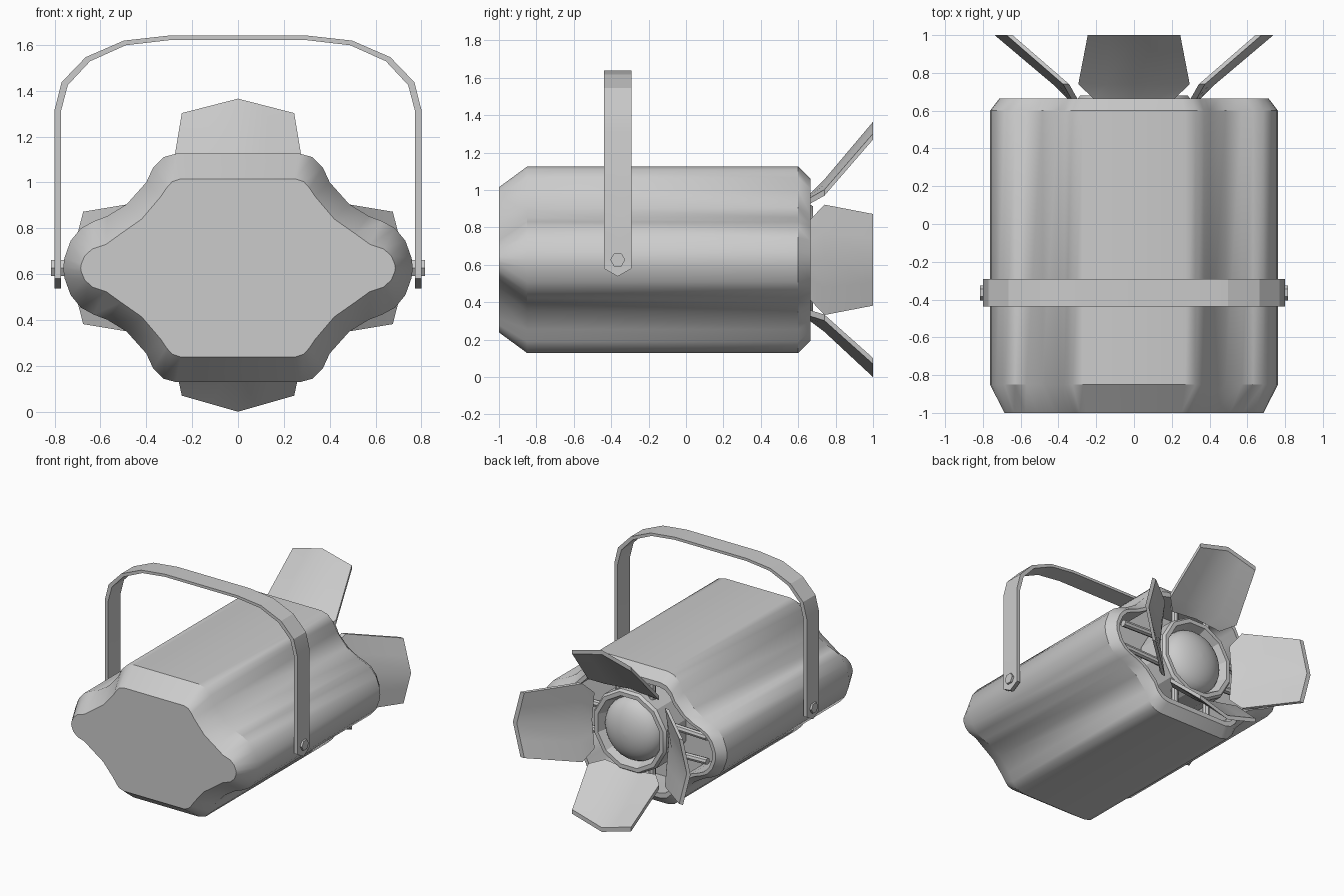
import bpy, bmesh
from math import sin, cos, pi, radians

if "Cube" in bpy.data.objects:
    bpy.data.objects.remove(bpy.data.objects["Cube"])

CZ = 0.627  # height of the lamp axis


def loft(name, rings, cap_start=True, cap_end=True, angle=35):
    """Skin a list of equal-length closed rings of points."""
    bm = bmesh.new()
    vs = [[bm.verts.new(p) for p in ring] for ring in rings]
    n = len(rings[0])
    for a, b in zip(vs, vs[1:]):
        for i in range(n):
            j = (i + 1) % n
            bm.faces.new((a[i], a[j], b[j], b[i]))
    if cap_start:
        bm.faces.new(vs[0][::-1])
    if cap_end:
        bm.faces.new(vs[-1])
    bmesh.ops.recalc_face_normals(bm, faces=bm.faces)
    me = bpy.data.meshes.new(name)
    bm.to_mesh(me)
    bm.free()
    ob = bpy.data.objects.new(name, me)
    bpy.context.collection.objects.link(ob)
    bpy.ops.object.select_all(action='DESELECT')
    bpy.context.view_layer.objects.active = ob
    ob.select_set(True)
    bpy.ops.object.shade_smooth_by_angle(angle=radians(angle))
    return ob


def full_ring(quarter, y, sx=1.0, sz=1.0):
    """Mirror a quarter outline (x, z) to a closed ring at depth y."""
    q = [(x * sx, (z - CZ) * sz) for x, z in quarter]
    right = q + [(x, -z) for x, z in q[-2::-1]]
    pts = right + [(-x, z) for x, z in right[::-1]]
    return [(x, y, z + CZ) for x, z in pts]


def circle_y(r, y, n, turn=0.0):
    return [(r * cos(2 * pi * i / n + turn), y, CZ + r * sin(2 * pi * i / n + turn)) for i in range(n)]


# Housing: tapered closed front, long body, chamfered rim, open recess
body = [(.27, 1.125), (.325, 1.11), (.37, 1.065), (.40, 1.0), (.485, .905),
        (.57, .853), (.63, .83), (.685, .80), (.73, .745), (.757, .67), (.762, CZ)]
front = [(.25, 1.015), (.287, 1.003), (.312, .975), (.335, .94), (.42, .84),
         (.51, .777), (.575, .73), (.635, .71), (.668, .68), (.683, .645), (.686, CZ)]
loft("housing", [full_ring(front, -1.0), full_ring(body, -.85), full_ring(body, .60),
                 full_ring(body, .665, .935, .87), full_ring(body, .665, .90, .80),
                 full_ring(body, .42, .90, .80)])

# Lens ring
n = 12
t = pi / n
prof = [(.31, .43), (.31, .66), (.295, .68), (.265, .68), (.235, .60)]
loft("lens_ring", [circle_y(r, y, n, t) for r, y in prof], angle=25)

# Domed lens
dome = [(.235 * cos(a), .60 + .13 * sin(a)) for a in [radians(d) for d in range(0, 90, 11)]]
loft("lens", [circle_y(r, y, 32) for r, y in dome], cap_start=False)

# Struts joining lens ring and housing
for k, (x0, z0, x1, z1) in enumerate([(.27, .10, .60, .09), (.27, -.10, .60, -.09)]):
    for s in (-1, 1):
        rings = [[(s * x, .60 + .025 * cos(2 * pi * i / 8), CZ + z + .025 * sin(2 * pi * i / 8))
                  for i in range(8)] for x, z in ((x0, z0), (x1, z1))]
        loft("ring_strut", rings)
for s in (-1, 1):
    for x in (-.14, .14):
        loft("ring_strut", [[(x + .025 * cos(2 * pi * i / 8), .60 + .025 * sin(2 * pi * i / 8), CZ + s * r)
                             for i in range(8)] for r in (.26, .42)])


# Barn doors: creased six-sided flaps around the lens
def door(name, ang, rows):
    ca, sa = cos(ang), sin(ang)
    rings = []
    for hw, y, edge, mid in rows:
        th = .032
        sec = [(-hw, edge), (-hw * .5, (edge + mid) / 2), (0, mid), (hw * .5, (edge + mid) / 2), (hw, edge),
               (hw, edge - th), (hw * .5, (edge + mid) / 2 - th), (0, mid - th),
               (-hw * .5, (edge + mid) / 2 - th), (-hw, edge - th)]
        rings.append([(u * ca + r * sa, y, CZ - u * sa + r * ca) for u, r in sec])
    loft(name, rings)


open_rows = [(.21, .66, .33, .35), (.295, .74, .375, .43), (.245, 1.0, .675, .738)]
low_rows = [(.21, .66, .30, .325), (.295, .74, .325, .385), (.245, 1.0, .557, .627)]
door("door_top", 0, open_rows)
door("door_right", pi / 2, open_rows)
door("door_left", -pi / 2, open_rows)
door("door_bottom", pi, low_rows)

# Yoke: flat strap with pointed ends, bent over the housing
outer = [(.80, .58), (.80, 1.315), (.769, 1.437), (.664, 1.546), (.498, 1.618), (.30, 1.64)]
inner = [(.772, .58), (.772, 1.31), (.742, 1.424), (.645, 1.528), (.489, 1.598), (.30, 1.62)]
half = list(zip(outer, inner))
path = half + [((-a[0], a[1]), (-b[0], b[1])) for a, b in half[::-1]]
yc, hw = -.365, .073
rings = []
for i, (a, b) in enumerate(path):
    drop = .042 if i in (0, len(path) - 1) else 0
    rings.append([(a[0], yc - hw, a[1]), (a[0], yc, a[1] - drop), (a[0], yc + hw, a[1]),
                  (b[0], yc + hw, b[1]), (b[0], yc, b[1] - drop), (b[0], yc - hw, b[1])])
loft("yoke", rings, angle=15)

# Hexagonal pivot bolts
for s in (-1, 1):
    loft("pivot_bolt", [[(s * x, yc + .04 * cos(pi * i / 3), CZ + .04 * sin(pi * i / 3))
                         for i in range(6)] for x in (.72, .815)])
